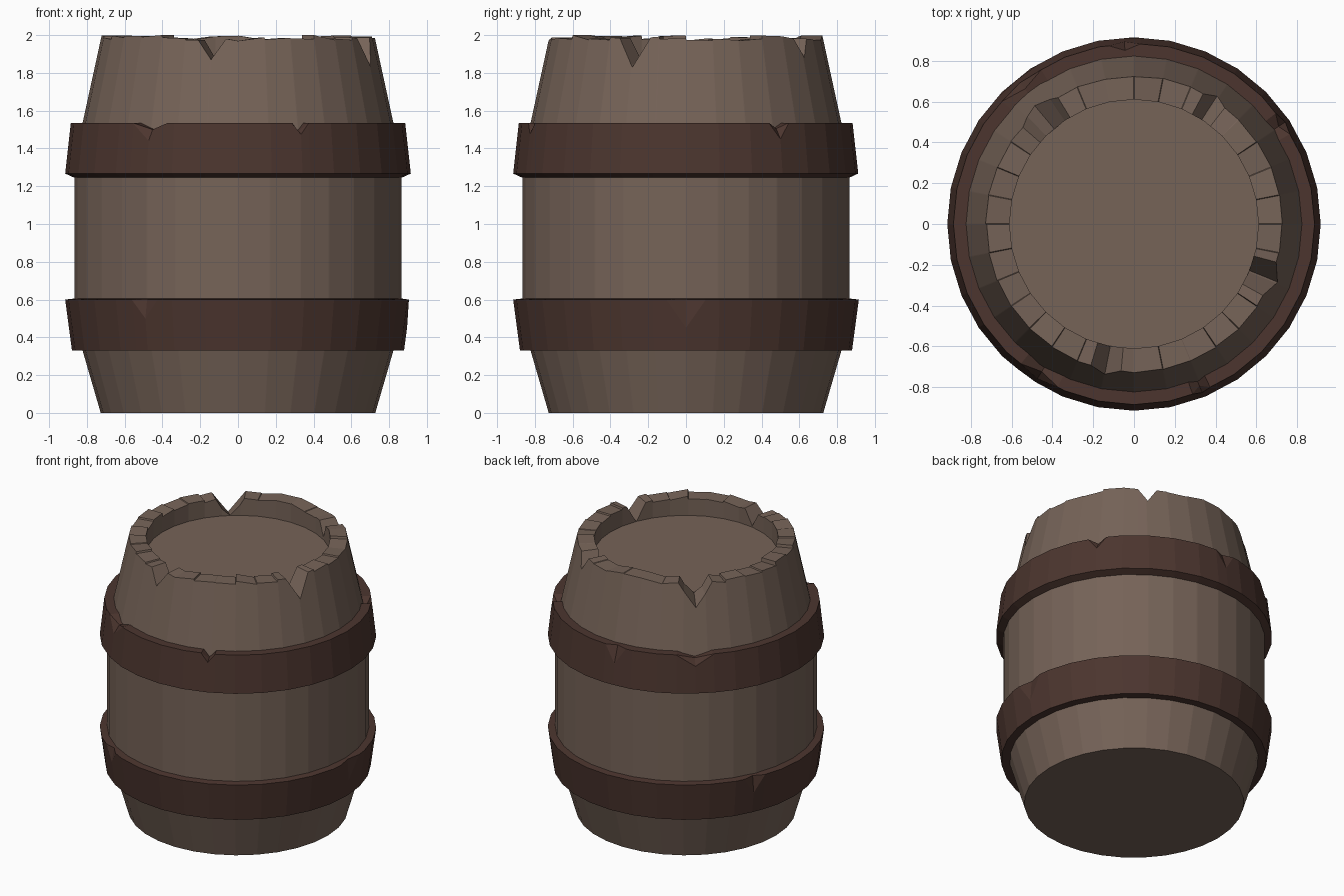
import bpy, bmesh, random
from math import cos, sin, radians, pi

if "Cube" in bpy.data.objects:
    bpy.data.objects.remove(bpy.data.objects["Cube"])

random.seed(4)
SIDES = 32
STEP = 360 / SIDES


def material(name, rgb):
    m = bpy.data.materials.new(name)
    m.diffuse_color = (*rgb, 1)
    m.use_nodes = True
    m.node_tree.nodes["Principled BSDF"].inputs["Base Color"].default_value = m.diffuse_color
    return m


wood = material("worn_wood", (0.18, 0.125, 0.097))
iron = material("rusty_iron", (0.072, 0.036, 0.028))


def diff(a, b):
    """Unsigned angle between two directions in degrees."""
    return abs((a - b + 180) % 360 - 180)


def lathe(name, angles, profile, mat, closed):
    """Sweep profile(angle) -> [(radius, z)...] round a 32-sided outline."""
    bm = bmesh.new()
    cols = []
    for a in angles:
        flat = cos(pi / SIDES) / cos(radians(a % STEP - STEP / 2))
        t = radians(a)
        cols.append([bm.verts.new((r * flat * cos(t), r * flat * sin(t), z))
                     for r, z in profile(a)])
    n = len(cols[0])
    for i, c in enumerate(cols):
        d = cols[(i + 1) % len(cols)]
        for j in range(n if closed else n - 1):
            k = (j + 1) % n
            bm.faces.new((c[j], d[j], d[k], c[k]))
    if not closed:
        bm.faces.new([c[0] for c in reversed(cols)])
        bm.faces.new([c[-1] for c in cols])
    bmesh.ops.recalc_face_normals(bm, faces=bm.faces)
    me = bpy.data.meshes.new(name)
    bm.to_mesh(me)
    bm.free()
    me.materials.append(mat)
    ob = bpy.data.objects.new(name, me)
    bpy.context.collection.objects.link(ob)
    return ob


# Barrel body: uneven stave tops, with V notches (angle, half width, lowest z)
LID = 1.86
notches = [(-22, 7, 1.83), (-101, 6, 1.87), (57, 5, 1.88), (130, 9, 1.82)]
staves = [(random.uniform(1.968, 2.0), random.uniform(1.968, 2.0)) for _ in range(SIDES)]
staves[20] = (1.99, 2.0)


def rim_height(a):
    lo, hi = staves[int((a % 360) // STEP)]
    z = lo + (hi - lo) * (a % STEP) / STEP
    for na, w, nz in notches:
        d = diff(a, na)
        if d < w:
            z = min(z, nz + (1.985 - nz) * d / w)
    return z


def body_profile(a):
    z = rim_height(a)
    return [(0.727, 0), (0.823, 0.33), (0.867, 0.5), (0.867, 1.33),
            (0.823, 1.535), (0.727 + (1.975 - z) * 0.218, z),
            (0.61, max(z, LID + 0.003)), (0.61, LID)]


angles = {round((k * STEP + e) % 360, 3) for k in range(SIDES) for e in (-0.15, 0.15)}
angles |= {round((na + s * w) % 360, 3) for na, w, _ in notches for s in (-1, 0, 1)}
lathe("barrel_body", sorted(angles), body_profile, wood, False)


# Iron hoops: chips are (angle, half width, depth down the face, drop of the top edge)
def hoop(name, z0, z1, r0, r1, in0, in1, chips):
    def profile(a):
        depth, drop, cut = 0.003, 0, 0
        for ca, w, d, e in chips:
            if diff(a, ca) < 0.01:
                depth, drop, cut = d, e, 0.03
        zm = z1 - depth
        rm = r0 + (r1 - r0) * (zm - z0) / (z1 - z0)
        zi = z1 + (0.006 if r1 > r0 else 0) - drop
        low = z0 - (0.025 if r0 > r1 else 0)
        return [(in0, low), (r0, z0), (rm, zm), (r1 - cut, z1 - drop), (in1, zi)]

    ang = {round(k * STEP, 3) for k in range(SIDES)}
    for ca, w, _, _ in chips:
        ang = {a for a in ang if diff(a, ca) > w}
        ang |= {round((ca + s * w) % 360, 3) for s in (-1, 0, 1)}
    lathe(name, sorted(ang), profile, iron, True)


hoop("lower_hoop", 0.33, 0.6, 0.879, 0.915, 0.81, 0.86,
     [(-123, 5, 0.1, 0), (0, 6.5, 0.15, 0), (155, 5, 0.12, 0)])
hoop("upper_hoop", 1.267, 1.535, 0.915, 0.885, 0.86, 0.815,
     [(-122, 7, 0.095, 0.035), (-68, 3, 0.06, 0.045), (34, 4, 0.085, 0.03),
      (93, 5, 0.12, 0), (129, 8, 0.08, 0.035)])
